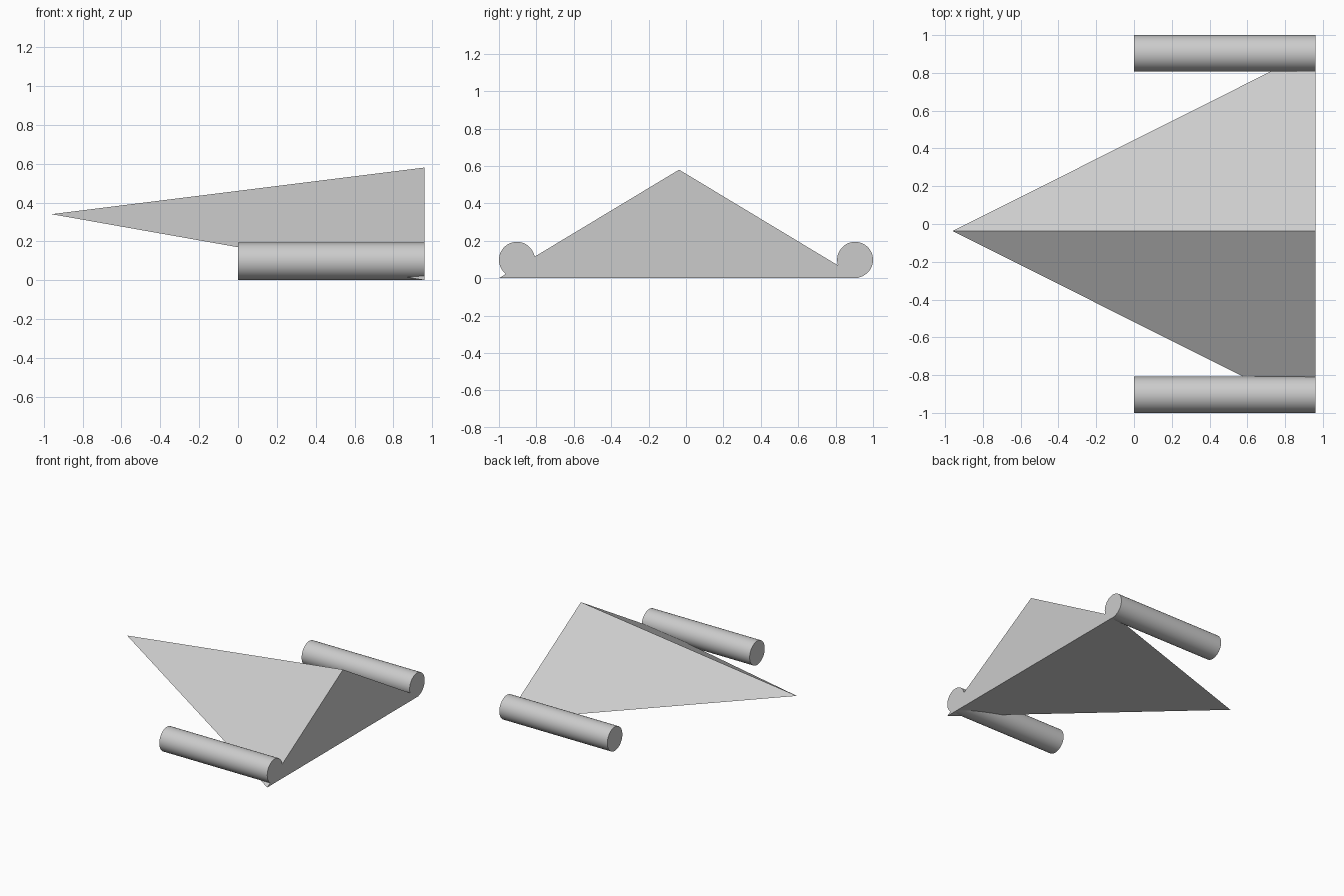
import bpy
import bmesh
import math

cube = bpy.data.objects.get("Cube")
if cube:
    bpy.data.objects.remove(cube, do_unlink=True)

# Single grey material
grey = bpy.data.materials.new("plain grey")
grey.use_nodes = True
colour = (0.6, 0.6, 0.6, 1)
grey.diffuse_color = colour
grey.node_tree.nodes["Principled BSDF"].inputs["Base Color"].default_value = colour

TAIL_X, MID_Y = 0.96, -0.037
HALF_SPAN, PEAK_Z = 0.963, 0.58
RADIUS = 0.096

# Wedge hull: triangular stern drawn to a pointed nose
bm = bmesh.new()
stern = [bm.verts.new((TAIL_X, MID_Y + dy, z))
         for dy, z in ((-HALF_SPAN, 0), (HALF_SPAN, 0), (0, PEAK_Z))]
nose = bm.verts.new((-TAIL_X, MID_Y, 0.34))
bm.faces.new(stern)
for i in range(3):
    bm.faces.new((stern[i], nose, stern[(i + 1) % 3]))
bmesh.ops.recalc_face_normals(bm, faces=bm.faces)
mesh = bpy.data.meshes.new("wedge_hull")
bm.to_mesh(mesh)
bm.free()
mesh.materials.append(grey)
hull = bpy.data.objects.new("wedge_hull", mesh)
bpy.context.collection.objects.link(hull)

# Engine tubes beside the stern
for name, side in (("left_engine", 1), ("right_engine", -1)):
    bpy.ops.mesh.primitive_cylinder_add(
        vertices=48, radius=RADIUS, depth=TAIL_X,
        location=(TAIL_X / 2, side * (1 - RADIUS), RADIUS + 0.002),
        rotation=(0, math.pi / 2, 0))
    engine = bpy.context.object
    engine.name = name
    engine.data.materials.append(grey)
    bpy.ops.object.shade_smooth_by_angle(angle=math.radians(30))
